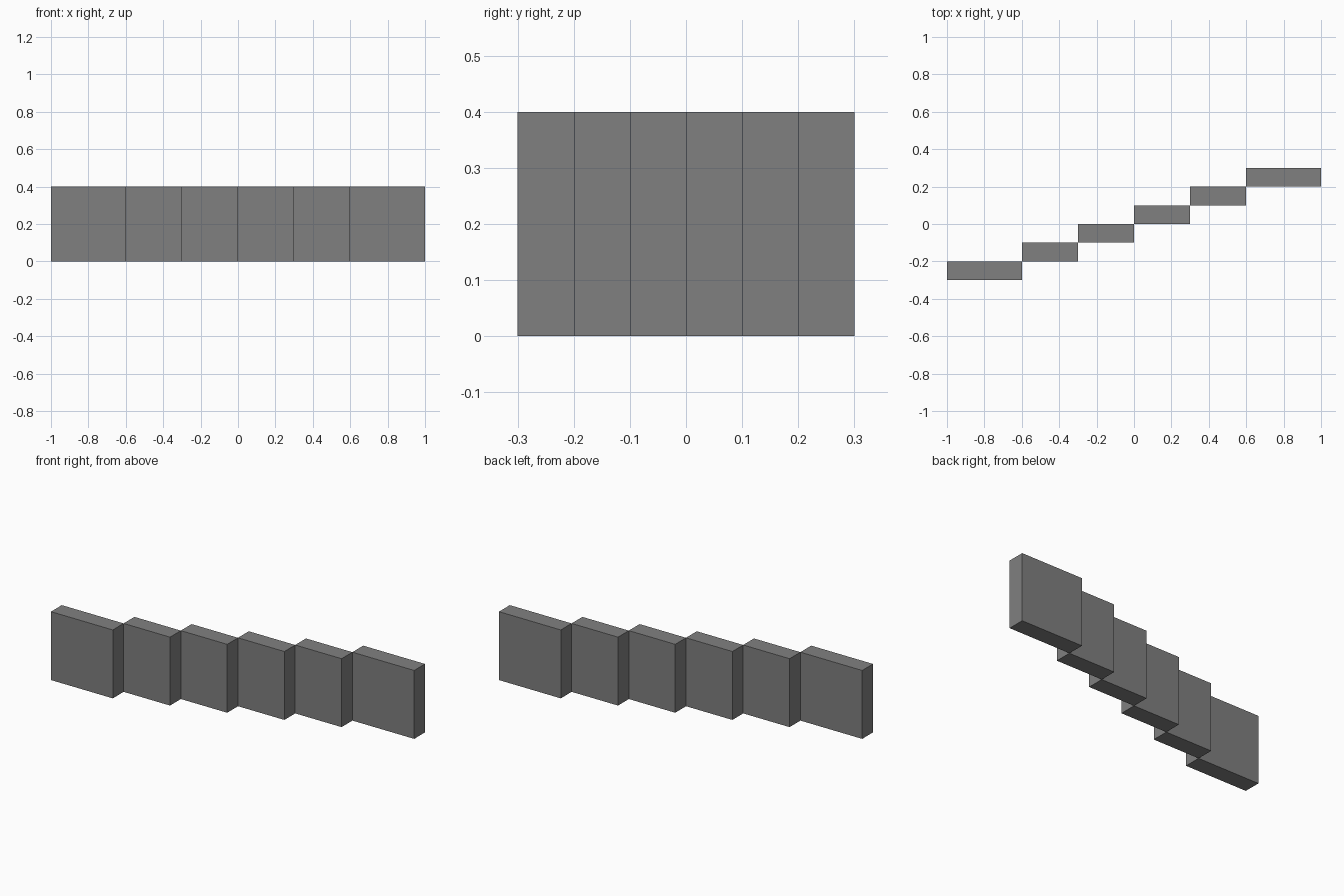
import bpy

cube = bpy.data.objects.get("Cube")
if cube:
    bpy.data.objects.remove(cube, do_unlink=True)

# Plain grey for every panel
grey = bpy.data.materials.new("mid_grey")
grey.use_nodes = True
colour = (0.216, 0.216, 0.216, 1)
grey.diffuse_color = colour
grey.node_tree.nodes["Principled BSDF"].inputs["Base Color"].default_value = colour

HEIGHT, DEPTH = 0.4, 0.1


def panel(name, left, right, front):
    """Upright box from x = left to right, with its front face at y = front."""
    centre = ((left + right) / 2, front + DEPTH / 2, HEIGHT / 2)
    bpy.ops.mesh.primitive_cube_add(size=1, location=centre)
    obj = bpy.context.object
    obj.name = name
    obj.scale = (right - left, DEPTH, HEIGHT)
    bpy.ops.object.transform_apply(location=False, rotation=False, scale=True)
    obj.data.materials.append(grey)


# Stepped wall: each panel sits one depth behind the last, with wider ends
edges = [-1, -0.6, -0.3, 0, 0.3, 0.6, 1]
for i, (left, right) in enumerate(zip(edges, edges[1:])):
    panel(f"wall_panel_{i + 1}", left, right, (i - 3) * DEPTH)
